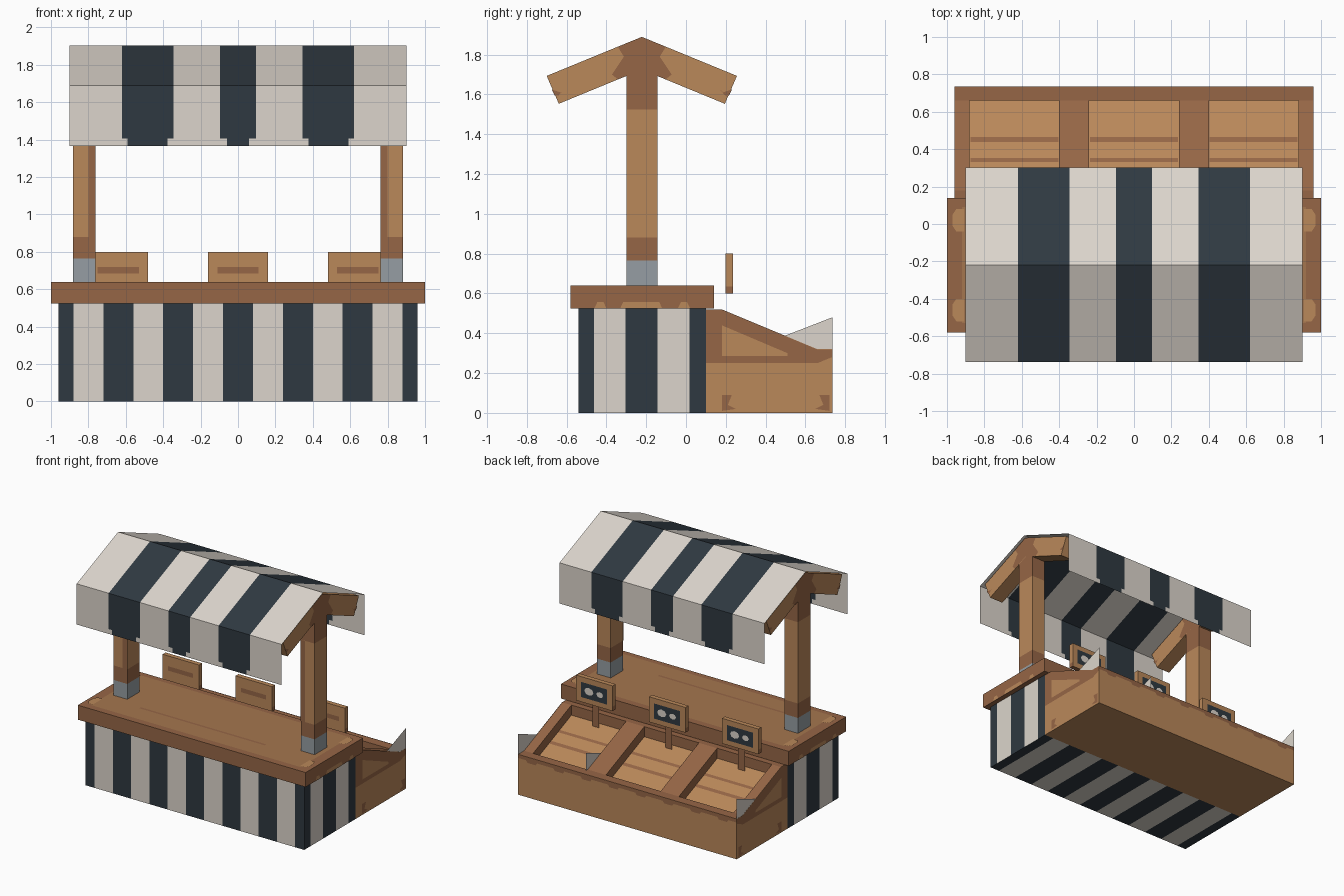
import bpy, bmesh, math
from mathutils import Vector

if "Cube" in bpy.data.objects:
    bpy.data.objects.remove(bpy.data.objects["Cube"])


def lin(c):
    c /= 255
    return c / 12.92 if c <= 0.04045 else ((c + 0.055) / 1.055) ** 2.4


PALETTE = [("cream_cloth", (220, 213, 204)), ("navy_cloth", (47, 57, 65)),
           ("light_wood", (186, 136, 90)), ("dark_wood", (150, 102, 70)),
           ("mid_wood", (165, 118, 78)), ("grey_metal", (150, 158, 163))]
CREAM, NAVY, LIGHT, DARK, MID, METAL = range(6)
MATS = []
for n, rgb in PALETTE:
    m = bpy.data.materials.new(n)
    m.diffuse_color = (*[lin(c) for c in rgb], 1)
    m.use_nodes = True
    m.node_tree.nodes["Principled BSDF"].inputs["Base Color"].default_value = m.diffuse_color
    MATS.append(m)


def build(name, faces, closed=False):
    """faces: list of (points, material)"""
    bm = bmesh.new()
    for pts, mat in faces:
        f = bm.faces.new([bm.verts.new(p) for p in pts])
        f.material_index = mat
    if closed:
        bmesh.ops.remove_doubles(bm, verts=bm.verts, dist=1e-5)
        bmesh.ops.recalc_face_normals(bm, faces=bm.faces)
    me = bpy.data.meshes.new(name)
    bm.to_mesh(me)
    bm.free()
    for m in MATS:
        me.materials.append(m)
    ob = bpy.data.objects.new(name, me)
    bpy.context.collection.objects.link(ob)
    return ob


def prism(name, prof, x0, x1, rule):
    """extrude a y-z profile along x; rule(normal, centre) gives the material"""
    n = len(prof)
    faces = [([(x, y, z) for y, z in prof], 0) for x in (x0, x1)]
    for i in range(n):
        a, b = prof[i], prof[(i + 1) % n]
        faces.append(([(x0, *a), (x1, *a), (x1, *b), (x0, *b)], 0))
    ob = build(name, faces, True)
    for p in ob.data.polygons:
        p.material_index = rule(p.normal, p.center)
    return ob


def box(name, x0, x1, y0, y1, z0, z1, mat):
    rule = mat if callable(mat) else (lambda n, c: mat)
    return prism(name, [(y0, z0), (y1, z0), (y1, z1), (y0, z1)], x0, x1, rule)


def patch(name, pts, mat, normal):
    """thin painted face, lifted a little along its normal"""
    nv = Vector(normal)
    v = [Vector(p) + nv * 0.003 for p in pts]
    if (v[1] - v[0]).cross(v[2] - v[0]).dot(nv) < 0:
        v.reverse()
    return build(name, [(v, mat)])


def side_patch(name, yz, mat, x):
    for s in (-1, 1):
        patch(name, [(s * x, y, z) for y, z in yz], mat, (s, 0, 0))


def rect(a0, a1, b0, b1):
    return [(a0, b0), (a1, b0), (a1, b1), (a0, b1)]


# striped counter skirt
Y0, Y1, H = -0.54, 0.10, 0.525
xs = [-0.96] + [round(-0.88 + 0.16 * i, 2) for i in range(12)] + [0.96]
ys = [Y0, -0.463, -0.303, -0.143, 0.017, Y1]
faces = []
for i, (a, b) in enumerate(zip(xs, xs[1:])):
    m = NAVY if i % 2 == 0 else CREAM
    for y in (Y0, Y1):
        faces.append(([(a, y, 0), (b, y, 0), (b, y, H), (a, y, H)], m))
    for z in (0, H):
        faces.append(([(a, Y0, z), (b, Y0, z), (b, Y1, z), (a, Y1, z)], m))
for i, (a, b) in enumerate(zip(ys, ys[1:])):
    m = NAVY if i % 2 == 0 else CREAM
    for x in (-0.96, 0.96):
        faces.append(([(x, a, 0), (x, b, 0), (x, b, H), (x, a, H)], m))
build("counter_skirt", faces, True)

# counter top with worn paint
box("counter_top", -1, 1, -0.58, 0.14, 0.525, 0.64, DARK)
patch("counter_worn_top", [(x, y, 0.64) for x, y in rect(-0.92, 0.92, -0.53, 0.09)], MID, (0, 0, 1))
patch("counter_grain", [(x, y, 0.643) for x, y in rect(-0.6, 0.5, -0.38, -0.36)], DARK, (0, 0, 1))
for s in (-1, 1):
    for y in (0.02, -0.46):
        pts = [(0.91, y - 0.06), (0.95, y - 0.06), (0.97, y - 0.03),
               (0.97, y + 0.03), (0.95, y + 0.06), (0.91, y + 0.06)]
        patch("counter_corner_wear", [(s * x, v, 0.643) for x, v in pts], LIGHT, (0, 0, 1))
for a, b in ((-0.46, -0.40), (-0.33, -0.12), (-0.04, 0.02)):
    side_patch("counter_side_wear", [(a, 0.526), (b, 0.526), (b - 0.015, 0.558), (a + 0.015, 0.558)], LIGHT, 1.0)

# produce crate: solid dividers and sunken bins
full = [(0.10, 0), (0.735, 0), (0.735, 0.32), (0.66, 0.32), (0.18, 0.52), (0.10, 0.52)]
sunk = [(0.10, 0), (0.735, 0), (0.735, 0.32), (0.66, 0.32), (0.66, 0.24),
        (0.18, 0.44), (0.18, 0.52), (0.10, 0.52)]


def divider_rule(n, c):
    return DARK if n.z > 0.3 or (abs(n.x) > 0.5 and abs(c.x) < 0.9) else LIGHT


def bin_rule(n, c):
    if n.z > 0.3:
        return LIGHT if 0.3 < c.y < 0.6 else DARK
    return DARK if 0.12 < c.y < 0.7 and abs(n.y) > 0.5 else LIGHT


for a, b in ((-0.96, -0.88), (-0.40, -0.24), (0.24, 0.40), (0.88, 0.96)):
    prism("crate_divider", full, a, b, divider_rule)
for cx in (-0.64, 0, 0.64):
    prism("crate_bin", sunk, cx - 0.24, cx + 0.24, bin_rule)
    for y, w in ((0.34, 0.022), (0.45, 0.026)):
        pts = [(cx + sx * 0.235, v, 0.44 - (v - 0.18) / 2.4)
               for sx, v in ((-1, y - w / 2), (1, y - w / 2), (1, y + w / 2), (-1, y + w / 2))]
        patch("bin_board_gap", pts, DARK, (0, 0.385, 0.923))

# crate side framing and wear
side_patch("crate_side_frame", [(0.101, 0.25), (0.66, 0.25), (0.734, 0.28), (0.734, 0.319),
                                (0.66, 0.319), (0.18, 0.519), (0.101, 0.519)], DARK, 0.96)
side_patch("crate_side_panel", [(0.18, 0.44), (0.18, 0.285), (0.51, 0.285), (0.51, 0.30)], LIGHT, 0.963)
for y, d in ((0.18, 1), (0.72, -1)):
    side_patch("crate_corner_wear", [(y, 0.01), (y + d * 0.07, 0.02), (y + d * 0.03, 0.04),
                                     (y + d * 0.05, 0.09), (y, 0.09)], DARK, 0.96)
patch("crate_back_edge", [(x, 0.735, z) for x, z in rect(-0.96, 0.96, 0.293, 0.32)], DARK, (0, 1, 0))
for i in range(8):
    x = -0.84 + 0.24 * i
    pts = [(x - 0.05, 0.295), (x + 0.05, 0.295), (x + 0.035, 0.275), (x - 0.035, 0.275)]
    patch("crate_back_wear", [(u, 0.735, z) for u, z in pts], DARK, (0, 1, 0))

# pale cloth corners standing up from the crate
for x, y in ((-0.959, 0.735), (0.959, 0.735), (0.402, 0.68)):
    build("crate_cloth_corner", [([(x, 0.49, 0.385), (x, y, 0.48 - (0.735 - y) * 0.4), (x, y, 0.32),
                                   (x, 0.65, 0.32)], CREAM)])

# price signs on flat stakes
for cx in (-0.64, 0, 0.64):
    box("sign_board", cx - 0.16, cx + 0.16, 0.198, 0.235, 0.635, 0.80, LIGHT)
    box("sign_lower_edge", cx - 0.16, cx + 0.16, 0.198, 0.235, 0.60, 0.635,
        lambda n, c: LIGHT if abs(n.y) > 0.5 else DARK)
    patch("sign_grain", [(cx + x, 0.198, z) for x, z in rect(-0.11, 0.11, 0.685, 0.72)], DARK, (0, -1, 0))
    patch("sign_slate", [(cx + x, 0.235, z) for x, z in rect(-0.115, 0.115, 0.64, 0.76)], NAVY, (0, 1, 0))
    for dx, r in ((0.045, 0.04), (-0.05, 0.03)):
        pts = [(cx + dx + r * math.cos(t * math.pi / 4), 0.237, 0.70 + 0.75 * r * math.sin(t * math.pi / 4))
               for t in range(8)]
        patch("sign_chalk_mark", pts, CREAM, (0, 1, 0))
    build("sign_stake", [([(cx + x, 0.217, z) for x, z in rect(0.03, -0.03, 0.42, 0.60)], DARK)])

# posts and gable rafters
YC = -0.222
rafter = [(-0.70, 1.693), (-0.639, 1.553), (-0.35, 1.672), (YC, 1.724), (YC, 1.889), (-0.33, 1.845)]
for s in (-1, 1):
    a, b = sorted((s * 0.762, s * 0.882))
    for n, z0, z1, m in (("post_metal_foot", 0.64, 0.765, METAL), ("post_lower_band", 0.765, 0.88, DARK),
                         ("post_shaft", 0.88, 1.525, LIGHT), ("post_upper_band", 1.525, 1.76, DARK)):
        box(n, a, b, -0.30, -0.144, z0, z1, m)
    patch("post_front_edge", [(s * x, -0.30, z) for x, z in rect(0.763, 0.80, 0.88, 1.525)], DARK, (0, -1, 0))
    for d in (1, -1):
        prof = [(YC + d * (y - YC), z) for y, z in rafter]
        prism("rafter", prof, a, b, lambda n, c: LIGHT)
        top = [(YC, 1.889), (YC - d * 0.12, 1.838), (YC - d * 0.09, 1.79),
               (YC - d * 0.15, 1.70), (YC - d * 0.12, 1.676), (YC, 1.724)]
        for x, nx in ((a, -1), (b, 1)):
            patch("rafter_peak_wear", [(x, y, z) for y, z in top], DARK, (nx, 0, 0))
            end = [(-0.675, 1.625), (-0.63, 1.61), (-0.615, 1.625), (-0.64, 1.595), (-0.66, 1.595)]
            patch("rafter_end_wear", [(x, YC + d * (y - YC), z) for y, z in end], DARK, (nx, 0, 0))

# striped awning sheet with hanging valances
half = [0.06, 0.096, 0.345, 0.378, 0.59, 0.62, 0.90]
cuts = [-v for v in reversed(half)] + half
prof = [(-0.737, 1.367), (-0.737, 1.405), (-0.737, 1.69), (-0.218, 1.903),
        (0.301, 1.69), (0.301, 1.405), (0.301, 1.367)]
faces = []
for x0, x1 in zip(cuts, cuts[1:]):
    c = abs(x0 + x1) / 2
    for i, (p, q) in enumerate(zip(prof, prof[1:])):
        if i in (0, 5):
            dark = c < 0.06 or 0.378 < c < 0.59
        else:
            dark = c < 0.096 or 0.345 < c < 0.62
        faces.append(([(x0, *p), (x1, *p), (x1, *q), (x0, *q)], NAVY if dark else CREAM))
build("awning", faces)
